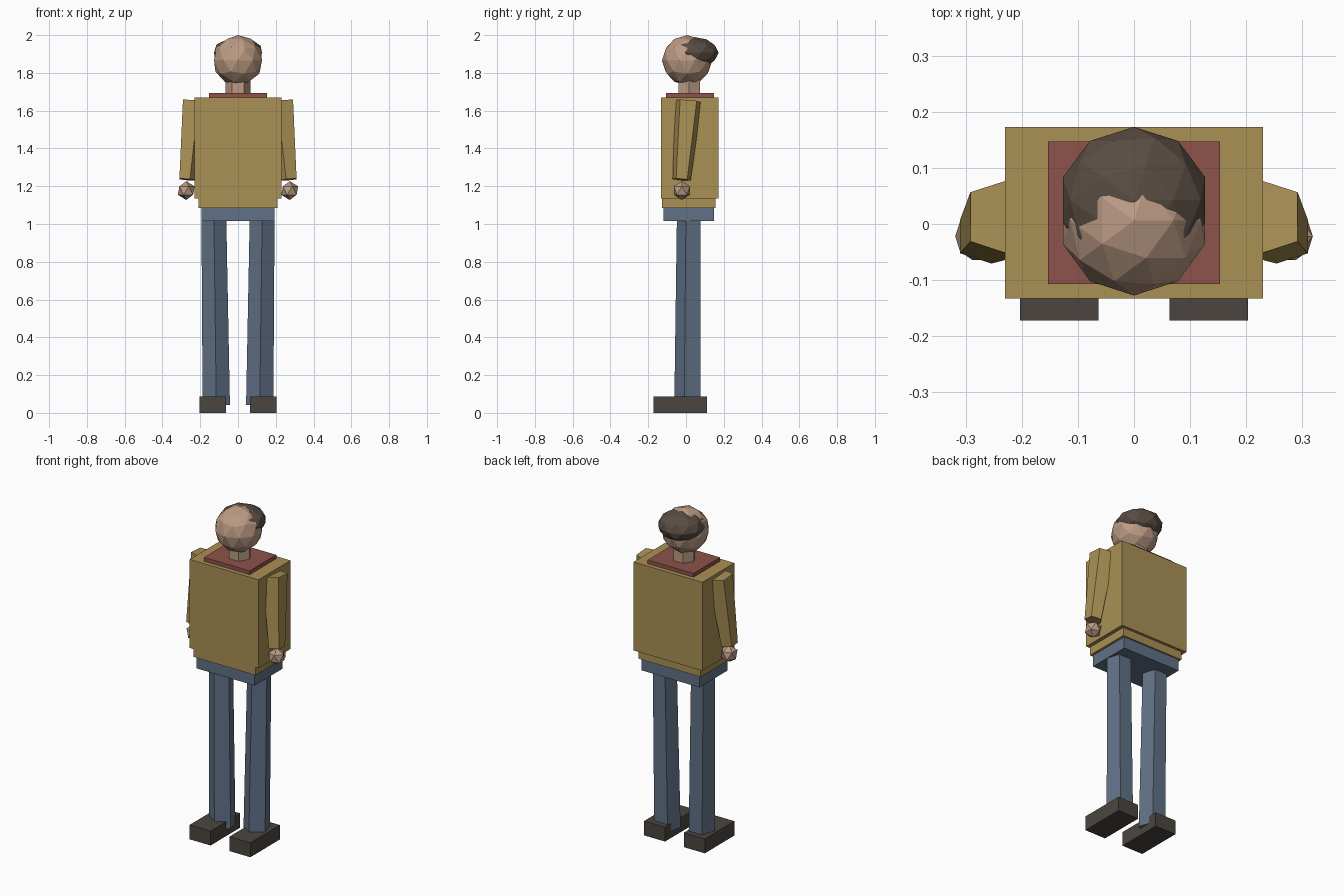
import bpy, bmesh
from math import cos, sin, radians
from mathutils import Vector, Matrix

if "Cube" in bpy.data.objects:
    bpy.data.objects.remove(bpy.data.objects["Cube"])


def material(name, r, g, b):
    m = bpy.data.materials.new(name)
    m.diffuse_color = (r, g, b, 1)
    m.use_nodes = True
    m.node_tree.nodes["Principled BSDF"].inputs["Base Color"].default_value = m.diffuse_color
    return m


TAN = material("jacket_tan", 0.40, 0.28, 0.09)
BLUE = material("denim_blue", 0.12, 0.165, 0.24)
SKIN = material("skin", 0.50, 0.33, 0.23)
BROWN = material("hair_brown", 0.10, 0.073, 0.055)
DARK = material("shoe_dark", 0.07, 0.06, 0.05)
RED = material("shirt_red", 0.27, 0.085, 0.07)


def finish(bm, name, mat):
    bmesh.ops.recalc_face_normals(bm, faces=bm.faces)
    me = bpy.data.meshes.new(name)
    bm.to_mesh(me)
    bm.free()
    me.materials.append(mat)
    ob = bpy.data.objects.new(name, me)
    bpy.context.collection.objects.link(ob)
    return ob


def box(name, mat, lo, hi):
    lo, hi = Vector(lo), Vector(hi)
    bm = bmesh.new()
    bmesh.ops.create_cube(bm, size=1, matrix=Matrix.Translation((lo + hi) / 2)
                          @ Matrix.Diagonal((*(hi - lo), 1)))
    return finish(bm, name, mat)


def ball(name, mat, centre, radii, detail):
    bm = bmesh.new()
    bmesh.ops.create_icosphere(bm, subdivisions=detail, radius=1,
                               matrix=Matrix.Translation(centre)
                               @ Matrix.Diagonal((*radii, 1)))
    return finish(bm, name, mat)


def limb(name, mat, bottom, r0, top, r1, sides, start, side=1):
    """Tapered prism between two points; side=-1 mirrors it across x."""
    bottom, top = Vector(bottom), Vector(top)
    turn = Vector((0, 0, 1)).rotation_difference(top - bottom)
    bm = bmesh.new()
    rings = []
    for c, r in ((bottom, r0), (top, r1)):
        ring = []
        for i in range(sides):
            a = radians(start + 360 * i / sides)
            p = c + turn @ Vector((r * cos(a), r * sin(a), 0))
            ring.append(bm.verts.new((p.x * side, p.y, p.z)))
        rings.append(ring)
        bm.faces.new(ring)
    for i in range(sides):
        j = (i + 1) % sides
        bm.faces.new((rings[0][i], rings[0][j], rings[1][j], rings[1][i]))
    return finish(bm, name, mat)


# Torso: jacket, hem, hips, collar
box("jacket", TAN, (-0.23, -0.133, 1.135), (0.23, 0.173, 1.67))
box("jacket_hem", TAN, (-0.208, -0.128, 1.085), (0.208, 0.157, 1.14))
box("hips", BLUE, (-0.194, -0.118, 1.015), (0.194, 0.148, 1.09))
box("collar", RED, (-0.153, -0.107, 1.665), (0.153, 0.147, 1.693))

# Neck, head and hair cap that cuts through the head
limb("neck", SKIN, (0, 0.017, 1.67), 0.066, (0, 0.017, 1.79), 0.066, 6, 0)
ball("head", SKIN, (0, 0.006, 1.8665), (0.1335, 0.1335, 0.1335), 2)
ball("hair", BROWN, (0, 0.043, 1.907), (0.1335, 0.130, 0.083), 2)

# Limbs, mirrored left and right
for label, s in (("right", 1), ("left", -1)):
    limb(label + "_leg", BLUE, (0.115, 0.014, 0.042), 0.076,
         (0.128, 0.021, 1.05), 0.069, 5, -90, s)
    x0, x1 = sorted((0.063 * s, 0.203 * s))
    box(label + "_shoe", DARK, (x0, -0.172, 0), (x1, 0.11, 0.087))
    limb(label + "_sleeve", TAN, (0.270, -0.023, 1.235), 0.05,
         (0.231, 0.0125, 1.65), 0.075, 5, 36, s)
    ball(label + "_hand", SKIN, (0.274 * s, -0.022, 1.177),
         (0.05, 0.05, 0.05), 1)
